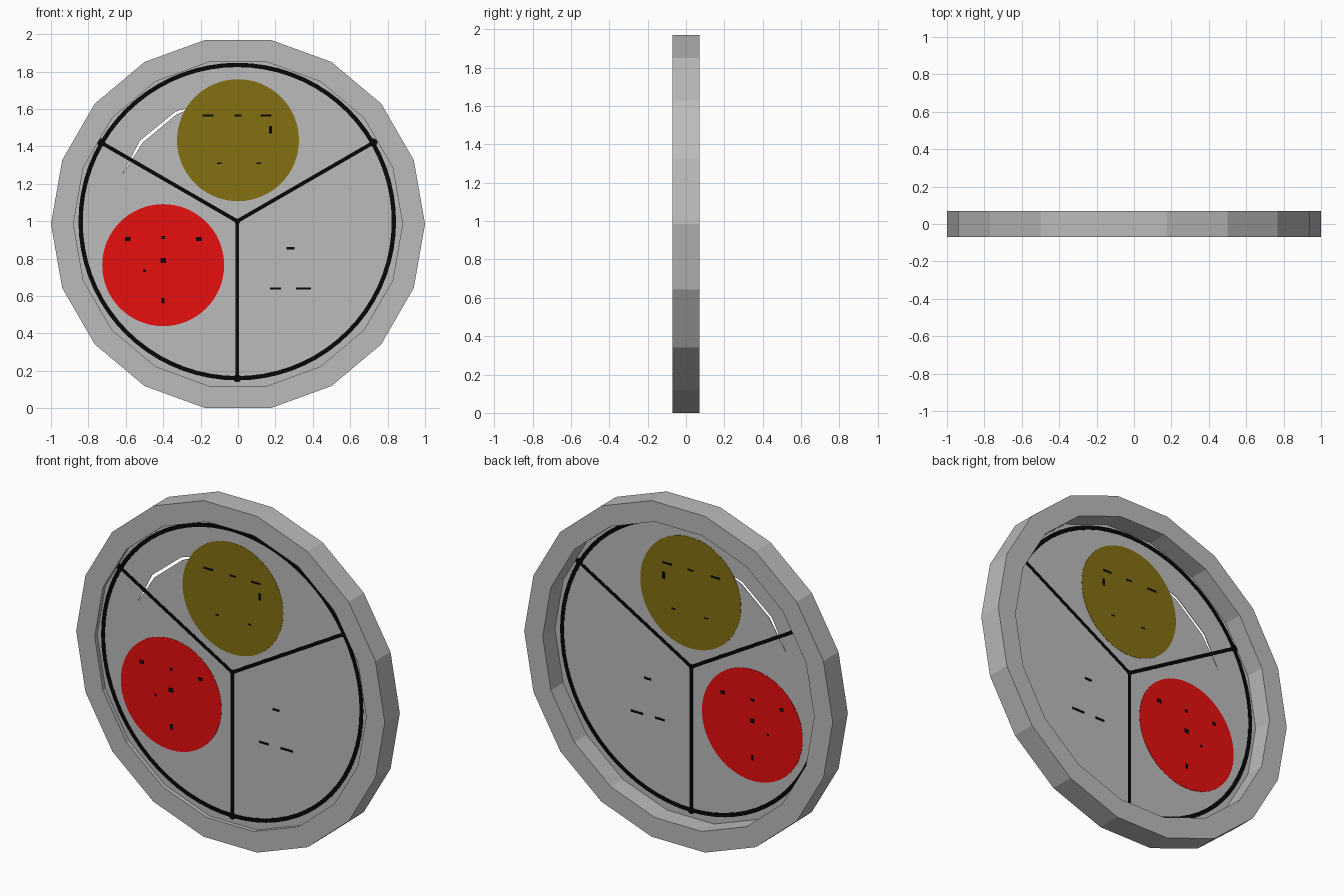
import bpy, bmesh, math

if "Cube" in bpy.data.objects:
    bpy.data.objects.remove(bpy.data.objects["Cube"])

PANEL_Y = -0.045


def material(name, rgb):
    m = bpy.data.materials.new(name)
    m.diffuse_color = (*rgb, 1)
    m.use_nodes = True
    m.node_tree.nodes["Principled BSDF"].inputs["Base Color"].default_value = m.diffuse_color
    return m


GREY = material("grey", (0.5, 0.5, 0.5))
RED = material("red", (0.88, 0.005, 0.005))
OLIVE = material("olive_yellow", (0.23, 0.162, 0.006))
BLACK = material("black", (0.002, 0.002, 0.002))


def finish(name, bm, mat):
    bmesh.ops.recalc_face_normals(bm, faces=bm.faces)
    me = bpy.data.meshes.new(name)
    bm.to_mesh(me)
    bm.free()
    me.materials.append(mat)
    ob = bpy.data.objects.new(name, me)
    bpy.context.collection.objects.link(ob)
    return ob


def circle(cx, cz, r, n):
    return [(cx + r * math.cos(2 * math.pi * i / n),
             cz + r * math.sin(2 * math.pi * i / n)) for i in range(n)]


def add_plate(bm, pts, t, y=PANEL_Y):
    # flat shape in the x-z plane, t thick
    a = [bm.verts.new((x, y - t / 2, z)) for x, z in pts]
    b = [bm.verts.new((x, y + t / 2, z)) for x, z in pts]
    bm.faces.new(a)
    bm.faces.new(b[::-1])
    for i in range(len(a)):
        j = (i + 1) % len(a)
        bm.faces.new((a[i], b[i], b[j], a[j]))


def annulus(name, cx, cz, r_out, r_in, n, y0, y1, mat):
    bm = bmesh.new()
    loops = [[bm.verts.new((x, y, z)) for x, z in circle(cx, cz, r, n)]
             for r, y in ((r_out, y0), (r_out, y1), (r_in, y1), (r_in, y0))]
    for k in range(4):
        p, q = loops[k], loops[(k + 1) % 4]
        for i in range(n):
            j = (i + 1) % n
            bm.faces.new((p[i], p[j], q[j], q[i]))
    return finish(name, bm, mat)


# outer rim
annulus("outer_rim", 0, 0.985, 1.0, 0.88, 18, -0.07, 0.07, GREY)

# face panel with a thin crescent slit at the upper left
bm = bmesh.new()
slit = [(-0.62, 1.245), (-0.525, 1.43), (-0.335, 1.585), (-0.15, 1.647),
        (-0.33, 1.57), (-0.51, 1.42)]
for loop in (circle(0, 0.985, 0.885, 18), slit):
    vs = [bm.verts.new((x, PANEL_Y, z)) for x, z in loop]
    for i in range(len(vs)):
        bm.edges.new((vs[i], vs[(i + 1) % len(vs)]))
bmesh.ops.triangle_fill(bm, use_beauty=True, edges=bm.edges[:])
panel = finish("face_panel", bm, GREY)
sol = panel.modifiers.new("thickness", 'SOLIDIFY')
sol.thickness = 0.003
sol.offset = 0

# coloured discs
for name, x, z, mat in (("top_disc", 0, 1.433, OLIVE), ("left_disc", -0.4, 0.765, RED)):
    bm = bmesh.new()
    add_plate(bm, circle(x, z, 0.326, 64), 0.006)
    finish(name, bm, mat)

# black circle line
annulus("circle_line", -0.004, 0.998, 0.849, 0.826, 72,
        PANEL_Y - 0.004, PANEL_Y + 0.004, BLACK)

# three dividing lines with small end dots
bm = bmesh.new()
cx, cz, w = -0.004, 1.0, 0.01
for deg in (30, 150, 270):
    c, s = math.cos(math.radians(deg)), math.sin(math.radians(deg))
    ex, ez = cx + 0.84 * c, cz + 0.84 * s
    add_plate(bm, [(cx - s * w, cz + c * w), (cx + s * w, cz - c * w),
                   (ex + s * w, ez - c * w), (ex - s * w, ez + c * w)], 0.007)
    add_plate(bm, circle(ex, ez, 0.022, 10), 0.009)
add_plate(bm, circle(cx, cz, 0.016, 10), 0.009)
finish("dividing_lines", bm, BLACK)

# small dark flecks: x, z, half width, half height
flecks = [(-0.59, 0.905, .014, .01), (-0.4, 0.912, .01, .008), (-0.21, 0.905, .014, .01),
          (-0.4, 0.79, .015, .013), (-0.4, 0.575, .008, .015), (-0.5, 0.735, .008, .006),
          (-0.16, 1.565, .03, .006), (0.0, 1.565, .02, .005), (0.15, 1.565, .03, .006),
          (0.175, 1.49, .008, .02), (-0.1, 1.31, .012, .004), (0.11, 1.31, .012, .004),
          (0.28, 0.855, .022, .006), (0.2, 0.64, .03, .006), (0.35, 0.64, .04, .006)]
bm = bmesh.new()
for x, z, hw, hh in flecks:
    add_plate(bm, [(x - hw, z - hh), (x + hw, z - hh), (x + hw, z + hh), (x - hw, z + hh)], 0.008)
finish("dark_flecks", bm, BLACK)
